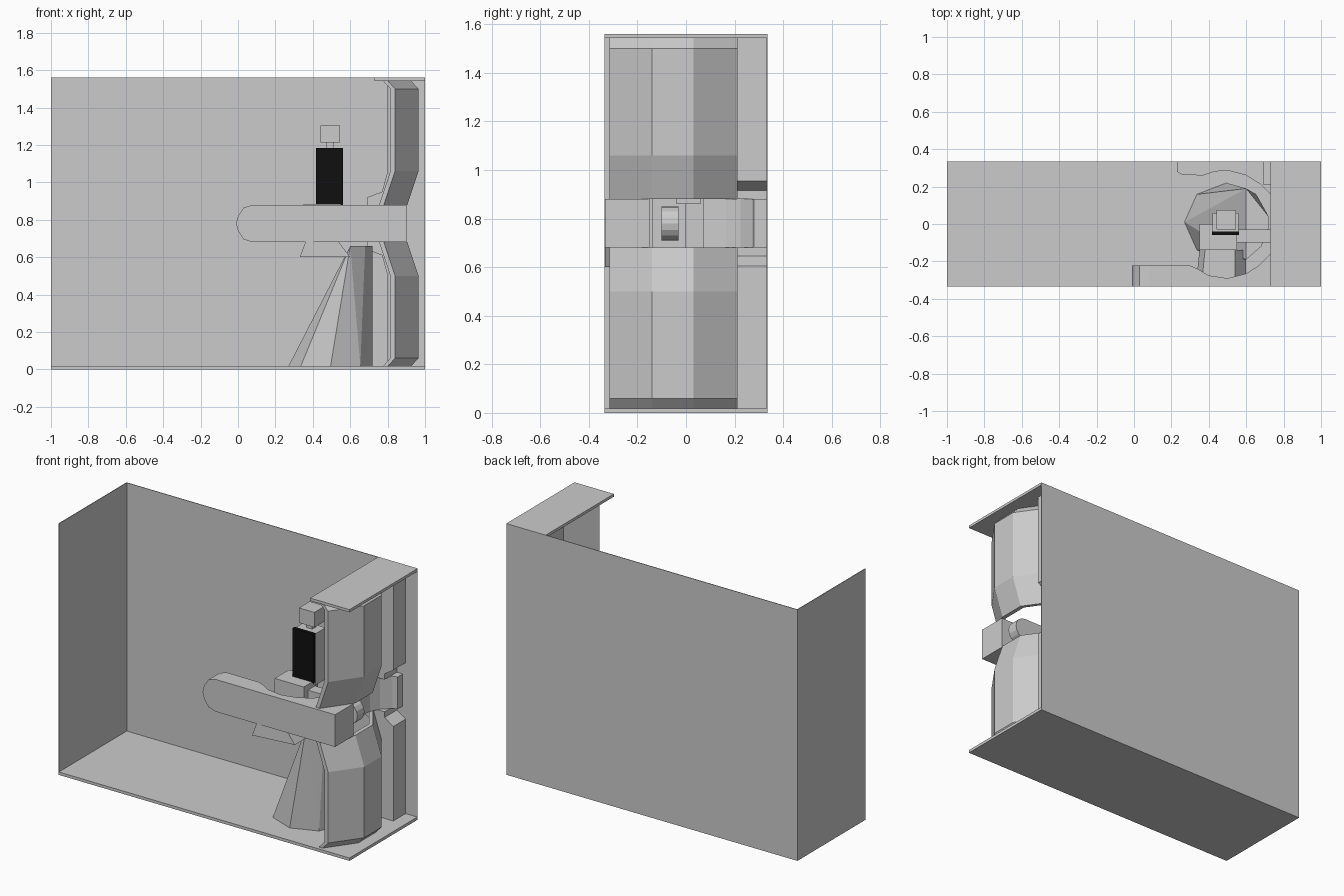
import bpy, bmesh, math

H = 1.56  # total height; the right-hand parts mirror about H / 2


def finish(name, bm):
    bmesh.ops.recalc_face_normals(bm, faces=bm.faces)
    me = bpy.data.meshes.new(name)
    bm.to_mesh(me)
    bm.free()
    ob = bpy.data.objects.new(name, me)
    bpy.context.collection.objects.link(ob)
    return ob


def loft(name, rings):
    bm = bmesh.new()
    vs = [[bm.verts.new(p) for p in r] for r in rings]
    n = len(vs[0])
    for a, b in zip(vs, vs[1:]):
        for i in range(n):
            j = (i + 1) % n
            bm.faces.new((a[i], a[j], b[j], b[i]))
    bm.faces.new(vs[0])
    bm.faces.new(vs[-1])
    return finish(name, bm)


def box(name, x0, x1, y0, y1, z0, z1):
    plan = [(x0, y0), (x1, y0), (x1, y1), (x0, y1)]
    return plan_prism(name, plan, z0, z1)


def plan_prism(name, pts, z0, z1):
    return loft(name, [[(x, y, z) for x, y in pts] for z in (z0, z1)])


def side_prism(name, pts, y0, y1):
    return loft(name, [[(x, y, z) for x, z in pts] for y in (y0, y1)])


# Enclosure
box("floor", -1, 1, -0.335, 0.335, 0, 0.018)
box("back_wall", -1, 1, 0.331, 0.335, 0, H)
box("left_wall", -1, -0.996, -0.335, 0.335, 0, H)
box("top_plate", 0.73, 1, -0.335, 0.335, 1.543, H)

# Faceted shell panels and side strips, upper and lower mirrored
outer = [(0.84, -0.315), (0.965, -0.14), (0.965, 0.03), (0.84, 0.21)]
section = outer + [(x - 0.025, y) for x, y in reversed(outer)]
levels = [(0.88, -0.06), (1.06, 0), (1.5, 0), (1.543, -0.04)]
strip = [(0.69, 0.88), (0.69, 0.92), (0.77, 0.95), (0.8, 1.06), (0.8, 1.543),
         (0.92, 1.543), (0.92, 0.955), (0.86, 0.915), (0.86, 0.88)]
for tag, flip in (("upper", False), ("lower", True)):
    def fz(z):
        return H - z if flip else z
    loft(tag + "_shell", [[(x + d, y, fz(z)) for x, y in section] for z, d in levels])
    side_prism(tag + "_side_strip", [(x, fz(z)) for x, z in strip], 0.21, 0.331)

# Front counter with rounded left end
plan_prism("front_counter", [
    (0.1, -0.333), (0.9, -0.333), (0.9, -0.15), (0.77, -0.15), (0.73, -0.16),
    (0.67, -0.22), (0.6, -0.265), (0.5, -0.29), (0.4, -0.275), (0.34, -0.24),
    (0.3, -0.222), (0.1, -0.222)], 0.68, 0.88)
side_prism("front_counter_end", [
    (0.1, 0.88), (0.08, 0.88), (0.03, 0.865), (0, 0.82), (-0.01, 0.78),
    (0, 0.74), (0.03, 0.695), (0.08, 0.68), (0.1, 0.68)], -0.333, -0.222)

# Rear counter
plan_prism("rear_counter", [
    (0.23, 0.331), (0.23, 0.28), (0.26, 0.262), (0.37, 0.26), (0.43, 0.28),
    (0.5, 0.287), (0.6, 0.26), (0.68, 0.21), (0.73, 0.16), (0.76, 0.07),
    (0.78, 0.07), (0.79, 0.167), (0.82, 0.224), (0.87, 0.273), (0.9, 0.28),
    (0.9, 0.331)], 0.68, 0.88)

# Bar with round end
cx, cz, r = 0.82, 0.78, 0.07
arc = [(cx + r * math.sin(math.pi * i / 8), cz + r * math.cos(math.pi * i / 8))
       for i in range(9)]
side_prism("round_bar", arc + [(0.44, 0.71), (0.44, 0.85)], -0.1, -0.03)

# Leaning faceted pedestal
bm = bmesh.new()
for i in range(8):
    a = math.pi * i / 4
    bm.verts.new((0.495 + 0.225 * math.cos(a), 0.01 + 0.21 * math.sin(a), 0.018))
for x, y in ((0.6, -0.19), (0.68, -0.12), (0.72, -0.02), (0.72, 0.04), (0.6, 0.19)):
    bm.verts.new((x, y, 0.66))
bmesh.ops.convex_hull(bm, input=bm.verts)
finish("leaning_pedestal", bm)

# Small tray and tapered bracket under the counter
box("tray", 0.35, 0.55, -0.14, 0.0, 0.68, 0.885)
loft("under_bracket", [
    [(0.33, -0.333, 0.6), (0.6, -0.3, 0.6), (0.6, -0.14, 0.6), (0.35, -0.14, 0.6)],
    [(0.36, -0.333, 0.68), (0.54, -0.3, 0.68), (0.54, -0.14, 0.68), (0.38, -0.14, 0.68)]])

# Display unit with dark screen, neck and head block
box("display_body", 0.42, 0.56, -0.04, 0.06, 0.86, 1.18)
screen = box("dark_screen", 0.417, 0.562, -0.06, -0.04, 0.88, 1.185)
box("neck", 0.47, 0.51, 0.0, 0.04, 1.17, 1.215)
box("head_block", 0.44, 0.546, -0.03, 0.075, 1.212, 1.305)
black = bpy.data.materials.new("black")
black.diffuse_color = (0.005, 0.005, 0.005, 1)
screen.data.materials.append(black)
